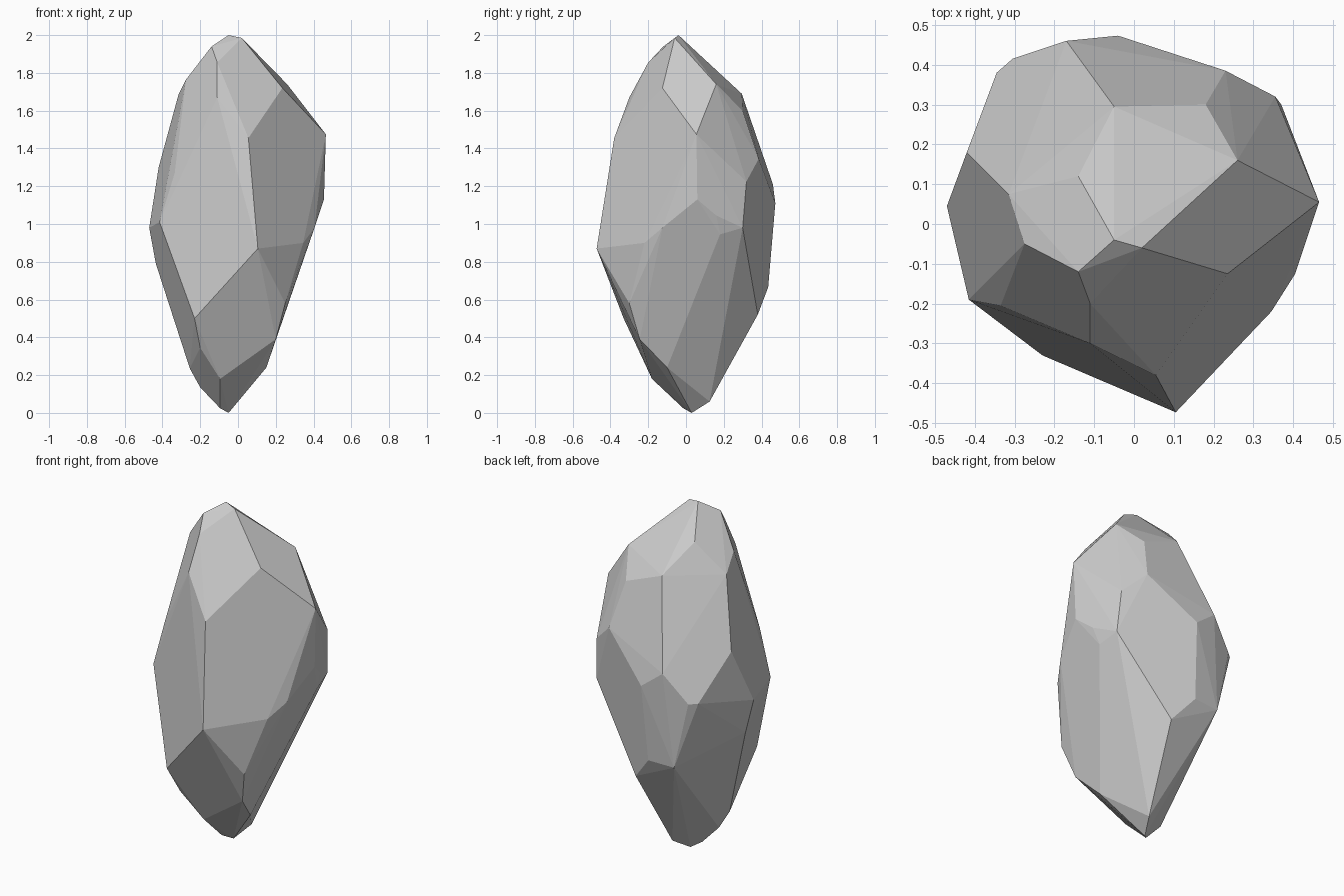
import bpy, bmesh, math

# Corner points of the cut stone, grouped in tiers from the tip down
crown = [(-.05, -.04, 2.0), (.02, -.06, 1.985), (-.14, -.12, 1.94), (-.11, -.2, 1.855),
         (-.14, .12, 1.845), (-.275, -.05, 1.765), (-.315, .075, 1.685), (-.11, -.3, 1.67)]
shoulder = [(.26, .16, 1.74), (.235, -.125, 1.72), (.18, .3, 1.60), (-.05, .295, 1.69),
            (.465, .055, 1.475), (.055, -.38, 1.455), (.23, .385, 1.345), (-.42, .18, 1.3),
            (-.335, -.205, 1.27)]
girdle = [(.355, .32, 1.225), (-.17, .46, 1.21), (.455, .06, 1.13), (-.04, .473, 1.11),
          (-.305, .415, 1.05), (-.345, .38, 1.05), (.42, .16, 1.045), (-.415, -.19, 1.01),
          (-.47, .045, .98), (.37, .3, .98), (.405, -.125, .98), (.39, .18, .945),
          (.345, -.22, .9), (.105, -.473, .87)]
lower = [(-.435, .07, .79), (-.06, .435, .665), (-.22, .425, .66), (.25, -.3, .58),
         (.06, .38, .52), (-.23, -.33, .5), (.2, -.245, .39), (-.2, -.25, .345)]
foot = [(.15, -.1, .24), (-.255, -.04, .235), (-.095, -.18, .18), (-.2, -.02, .135),
        (0, .125, .06), (-.095, -.015, .025), (-.05, .03, 0)]

# Wrap the corners in a convex skin and merge nearly flat triangles into facets
bm = bmesh.new()
for tier in (crown, shoulder, girdle, lower, foot):
    for co in tier:
        bm.verts.new(co)
hull = bmesh.ops.convex_hull(bm, input=bm.verts[:])
loose = [v for v in bm.verts if not v.link_faces]
bmesh.ops.delete(bm, geom=loose, context='VERTS')
bmesh.ops.dissolve_limit(bm, angle_limit=math.radians(3), verts=bm.verts[:], edges=bm.edges[:])
bmesh.ops.recalc_face_normals(bm, faces=bm.faces[:])

# Faceted stone object
mesh = bpy.data.meshes.new("faceted_stone")
bm.to_mesh(mesh)
bm.free()
stone = bpy.data.objects.new("faceted_stone", mesh)
bpy.context.collection.objects.link(stone)
